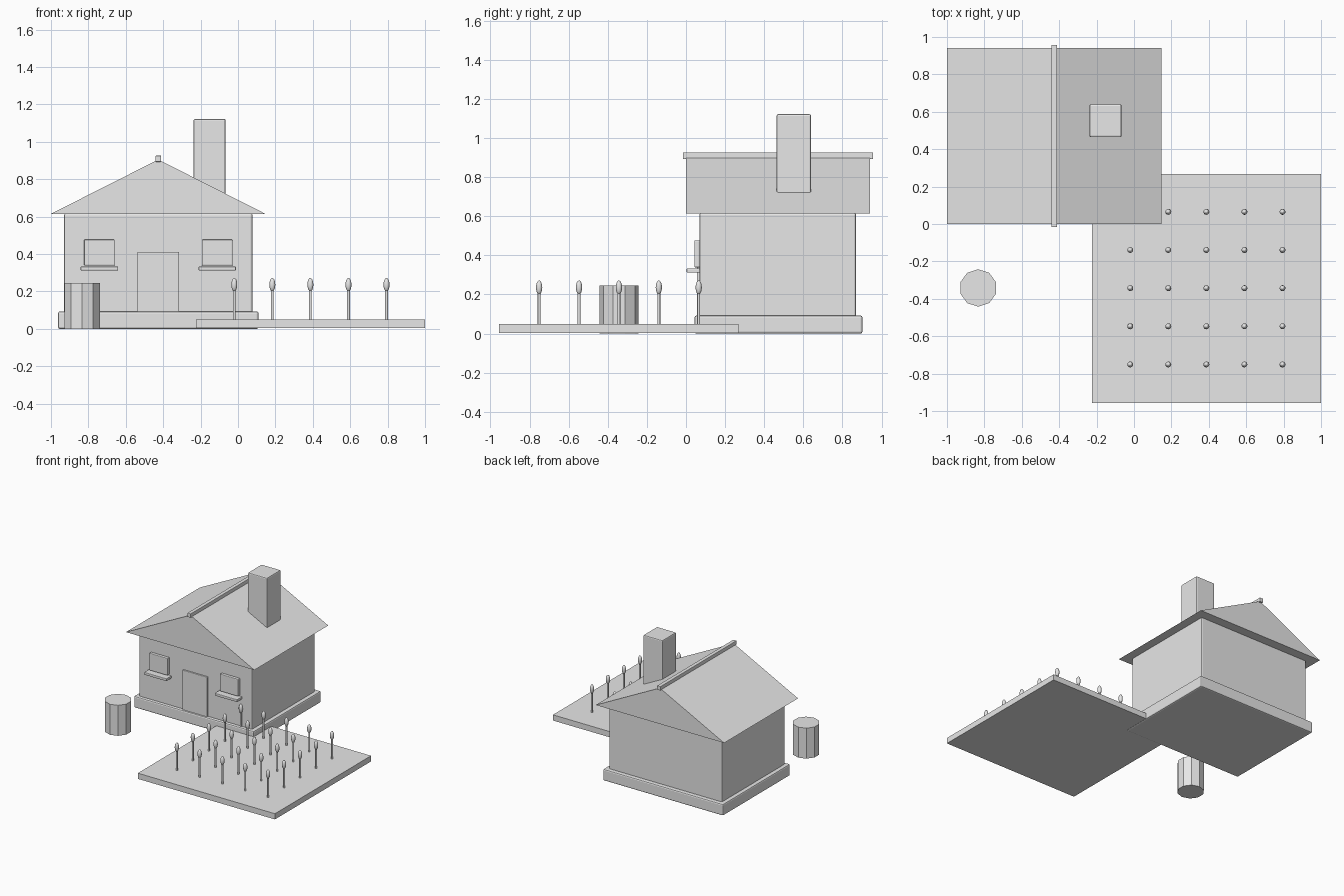
import bpy
import bmesh
from math import radians

cube = bpy.data.objects.get("Cube")
if cube:
    bpy.data.objects.remove(cube, do_unlink=True)

# One plain colour for everything
grey = bpy.data.materials.new("light_grey")
grey.use_nodes = True
colour = (0.8, 0.8, 0.8, 1)
grey.diffuse_color = colour
grey.node_tree.nodes["Principled BSDF"].inputs["Base Color"].default_value = colour


def finish(name, bm, smooth=False):
    bmesh.ops.recalc_face_normals(bm, faces=bm.faces)
    for f in bm.faces:
        f.smooth = smooth
    mesh = bpy.data.meshes.new(name)
    bm.to_mesh(mesh)
    bm.free()
    mesh.materials.append(grey)
    obj = bpy.data.objects.new(name, mesh)
    bpy.context.collection.objects.link(obj)
    return obj


def box(name, x, y, z, bevel=0):
    """Box from (low, high) pairs, with optionally rounded edges."""
    bm = bmesh.new()
    bmesh.ops.create_cube(bm, size=1)
    for v in bm.verts:
        v.co = [r[1] if c > 0 else r[0] for c, r in zip(v.co, (x, y, z))]
    obj = finish(name, bm)
    if bevel:
        mod = obj.modifiers.new("Bevel", "BEVEL")
        mod.width = bevel
        mod.segments = 2
    return obj


# House body
RIDGE_X = -0.426
box("foundation", (-0.962, 0.11), (0.044, 0.902), (0, 0.093), 0.01)
box("walls", (-0.93, 0.078), (0.068, 0.87), (0.08, 0.617), 0.01)

# Solid gable roof, extruded from its triangle
bm = bmesh.new()
gable = [bm.verts.new(p) for p in
         ((-1, 0, 0.615), (0.146, 0, 0.615), (RIDGE_X, 0, 0.905))]
face = bm.faces.new(gable)
sweep = bmesh.ops.extrude_face_region(bm, geom=[face])
back = [v for v in sweep["geom"] if isinstance(v, bmesh.types.BMVert)]
bmesh.ops.translate(bm, verts=back, vec=(0, 0.942, 0))
finish("roof", bm)

box("roof_ridge", (RIDGE_X - 0.015, RIDGE_X + 0.015), (-0.016, 0.957), (0.893, 0.926), 0.003)
box("chimney", (-0.238, -0.066), (0.464, 0.64), (0.65, 1.122), 0.008)

# Door and windows
box("door", (-0.538, -0.315), (0.056, 0.08), (0.085, 0.412), 0.004)
for side, x in (("right", -0.741), ("left", -0.111)):
    box(side + "_window", (x - 0.082, x + 0.082), (0.043, 0.07), (0.338, 0.477), 0.005)
    box(side + "_window_sill", (x - 0.1, x + 0.1), (0.003, 0.07), (0.312, 0.333), 0.004)

# Ten-sided barrel
bpy.ops.mesh.primitive_cylinder_add(vertices=10, radius=0.1, depth=0.246,
                                    location=(-0.833, -0.342, 0.123))
barrel = bpy.context.object
barrel.name = "barrel"
barrel.data.materials.append(grey)

# Garden bed with a grid of budding plants
box("garden_bed", (-0.224, 1), (-0.957, 0.268), (0.004, 0.05))


def plant_mesh():
    bm = bmesh.new()
    stem = bmesh.ops.create_cone(bm, cap_ends=True, segments=10,
                                 radius1=0.0075, radius2=0.0075, depth=0.18)
    bmesh.ops.translate(bm, verts=stem["verts"], vec=(0, 0, 0.13))
    bud = bmesh.ops.create_uvsphere(bm, u_segments=12, v_segments=8, radius=1)["verts"]
    bmesh.ops.scale(bm, verts=bud, vec=(0.016, 0.016, 0.036))
    bmesh.ops.translate(bm, verts=bud, vec=(0, 0, 0.236))
    return bm


plants = []
for row in range(5):
    for col in range(5):
        plant = finish(f"plant_{row + 1}_{col + 1}", plant_mesh(), True)
        plant.location = (-0.02 + 0.2035 * col, 0.065 - 0.204 * row, 0)
        plants.append(plant)

bpy.ops.object.select_all(action="DESELECT")
for plant in plants:
    plant.select_set(True)
bpy.context.view_layer.objects.active = plants[0]
bpy.ops.object.shade_smooth_by_angle(angle=radians(40))
